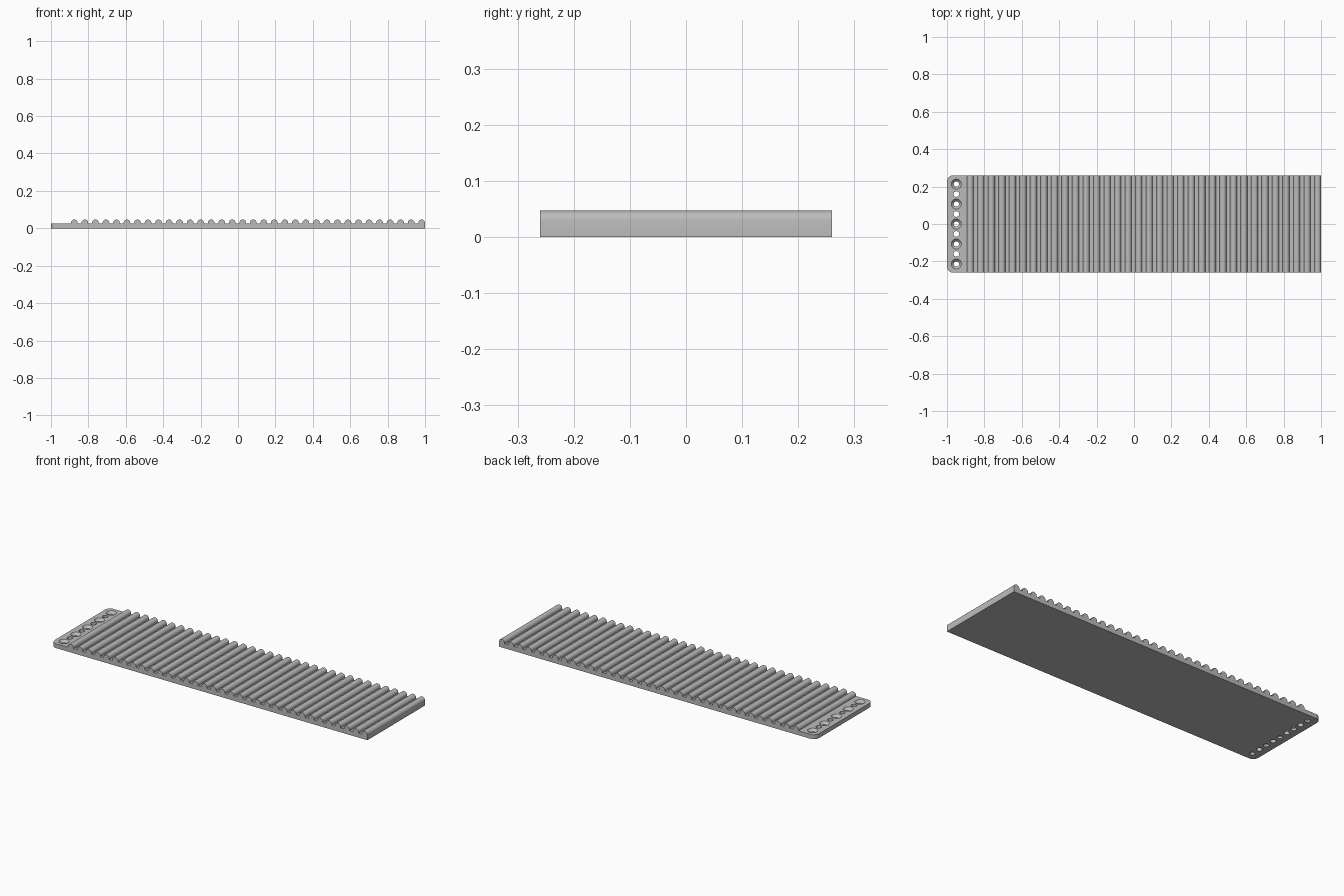
import bpy, bmesh
from math import pi, sin, cos, radians

if "Cube" in bpy.data.objects:
    bpy.data.objects.remove(bpy.data.objects["Cube"], do_unlink=True)

grey = bpy.data.materials.new("plain grey")
grey.use_nodes = True
grey.diffuse_color = (0.5, 0.5, 0.5, 1)
grey.node_tree.nodes["Principled BSDF"].inputs["Base Color"].default_value = (0.5, 0.5, 0.5, 1)

HALF_W, BASE, TOP = 0.26, 0.025, 0.047
TEETH, HALF_TOOTH = 34, 0.018
FIRST, LAST = -0.875, 0.982
HOLE_X, HOLE_STEP = -0.95, 0.0533


def make_object(name, bm):
    bmesh.ops.recalc_face_normals(bm, faces=bm.faces)
    mesh = bpy.data.meshes.new(name)
    bm.to_mesh(mesh)
    bm.free()
    mesh.materials.append(grey)
    obj = bpy.data.objects.new(name, mesh)
    bpy.context.collection.objects.link(obj)
    return obj


# Side profile: flat strip with a row of round-topped teeth
profile = [(-1, 0), (-1, BASE)]
shoulder = TOP - HALF_TOOTH
for i in range(TEETH):
    x = FIRST + (LAST - FIRST) * i / (TEETH - 1)
    profile.append((x - HALF_TOOTH, BASE))
    for k in range(11):
        a = pi * (1 - k / 10)
        profile.append((x + HALF_TOOTH * cos(a), shoulder + HALF_TOOTH * sin(a)))
    if i < TEETH - 1:
        profile.append((x + HALF_TOOTH, BASE))
profile.append((1, 0))

bm = bmesh.new()
face = bm.faces.new([bm.verts.new((x, -HALF_W, z)) for x, z in profile])
side = bmesh.ops.extrude_face_region(bm, geom=[face])
new_verts = [v for v in side["geom"] if isinstance(v, bmesh.types.BMVert)]
bmesh.ops.translate(bm, verts=new_verts, vec=(0, 2 * HALF_W, 0))

# Rounded corners at the drilled end
corners = [e for e in bm.edges
           if all(v.co.x < -0.99 for v in e.verts)
           and abs(e.verts[0].co.y - e.verts[1].co.y) < 0.001]
bmesh.ops.bevel(bm, geom=corners, offset=0.033, segments=8, profile=0.5, affect='EDGES')
strip = make_object("toothed_strip", bm)


# Row of holes: countersunk ones alternate with plain ones
def lathe(bm, rings, y, sides=32):
    loops = [[bm.verts.new((HOLE_X + r * cos(2 * pi * s / sides),
                            y + r * sin(2 * pi * s / sides), z))
              for s in range(sides)] for r, z in rings]
    for low, high in zip(loops, loops[1:]):
        for s in range(sides):
            t = (s + 1) % sides
            bm.faces.new((low[s], low[t], high[t], high[s]))
    bm.faces.new(loops[0][::-1])
    bm.faces.new(loops[-1])


bm = bmesh.new()
for i in range(-4, 5):
    if i % 2:
        rings = [(0.015, -0.02), (0.015, 0.06)]
    else:
        rings = [(0.014, -0.02), (0.014, 0.011), (0.027, BASE), (0.027, 0.06)]
    lathe(bm, rings, i * HOLE_STEP)
cutter = make_object("hole_cutter", bm)
cutter.hide_render = True

cut = strip.modifiers.new("holes", 'BOOLEAN')
cut.operation = 'DIFFERENCE'
cut.solver = 'EXACT'
cut.object = cutter
bpy.ops.object.select_all(action='DESELECT')
bpy.context.view_layer.objects.active = strip
strip.select_set(True)
bpy.ops.object.modifier_apply(modifier=cut.name)
bpy.data.objects.remove(cutter, do_unlink=True)

bpy.ops.object.shade_smooth_by_angle(angle=radians(30))
